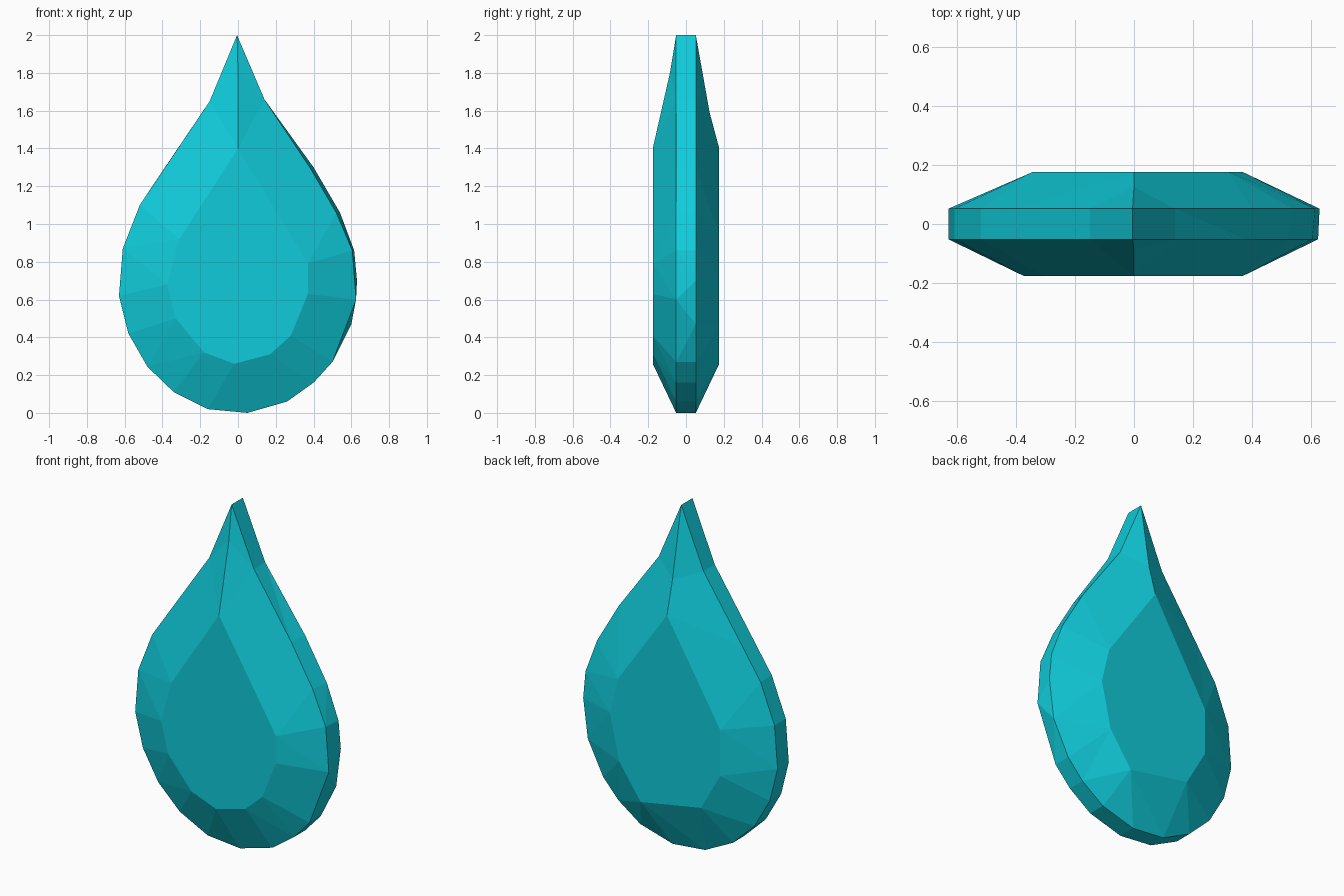
import bpy, bmesh

if "Cube" in bpy.data.objects:
    bpy.data.objects.remove(bpy.data.objects["Cube"])

# Outlines as (x, z), clockwise from the tip
TIP = (-0.005, 2.0)
LOW_LEFT = [(0.50, 0.27), (0.40, 0.16), (0.26, 0.06), (0.05, 0.0), (-0.16, 0.02),
            (-0.34, 0.11), (-0.48, 0.245), (-0.58, 0.42), (-0.63, 0.62),
            (-0.61, 0.87), (-0.52, 1.10), (-0.40, 1.28), (-0.15, 1.65)]
FRONT_RIM = [TIP, (0.14, 1.66), (0.38, 1.30), (0.52, 1.06), (0.605, 0.86), (0.625, 0.60)] + LOW_LEFT
BACK_RIM = [TIP, (0.14, 1.66), (0.40, 1.30), (0.54, 1.06), (0.615, 0.86),
            (0.63, 0.70), (0.60, 0.47)] + LOW_LEFT
FRONT_TABLE = [(0, 1.40), (0.37, 0.79), (0.37, 0.63), (0.28, 0.41), (0.17, 0.31),
               (-0.02, 0.26), (-0.18, 0.32), (-0.33, 0.50), (-0.375, 0.68), (-0.31, 0.92)]
BACK_TABLE = [(0, 1.40), (0.32, 0.94), (0.37, 0.73), (0.31, 0.46), (0.17, 0.26),
              (-0.22, 0.33), (-0.345, 0.55), (-0.345, 0.82)]

bm = bmesh.new()


def ring(points, y):
    return [bm.verts.new((x, y, z)) for x, z in points]


def strip(a, b):
    """Join two vertex chains with facets, always taking the shorter diagonal."""
    i = j = 0
    while i < len(a) - 1 or j < len(b) - 1:
        step_a = j == len(b) - 1 or (
            i < len(a) - 1 and
            (a[i + 1].co - b[j].co).length < (a[i].co - b[j + 1].co).length)
        if step_a:
            bm.faces.new((a[i], a[i + 1], b[j]))
            i += 1
        else:
            bm.faces.new((a[i], b[j + 1], b[j]))
            j += 1


def crown(rim, table, y, ridge):
    """Flat table, ridge up to the tip and the bevelled facets round it."""
    knee = bm.verts.new(ridge)
    inner = ring(table, y)
    bm.faces.new(inner)
    strip(rim + rim[:1], [knee] + inner + [inner[0], knee])


# Girdle and the two faceted sides
front = ring(FRONT_RIM, -0.052)
back = ring(BACK_RIM, 0.052)
strip(front + front[:1], back + back[:1])
crown(front, FRONT_TABLE, -0.176, (0, -0.085, 1.80))
crown(back, BACK_TABLE, 0.176, (0, 0.125, 1.59))

# Merge coplanar triangles into clean facets
bmesh.ops.recalc_face_normals(bm, faces=bm.faces)
bmesh.ops.dissolve_limit(bm, angle_limit=0.03, verts=bm.verts, edges=bm.edges)
bmesh.ops.recalc_face_normals(bm, faces=bm.faces)

mesh = bpy.data.meshes.new("teardrop_gem")
bm.to_mesh(mesh)
bm.free()
gem = bpy.data.objects.new("teardrop_gem", mesh)
bpy.context.collection.objects.link(gem)

# Turquoise
mat = bpy.data.materials.new("turquoise")
mat.diffuse_color = (0.005, 0.6, 0.7, 1)
mat.use_nodes = True
mat.node_tree.nodes["Principled BSDF"].inputs["Base Color"].default_value = mat.diffuse_color
mesh.materials.append(mat)
